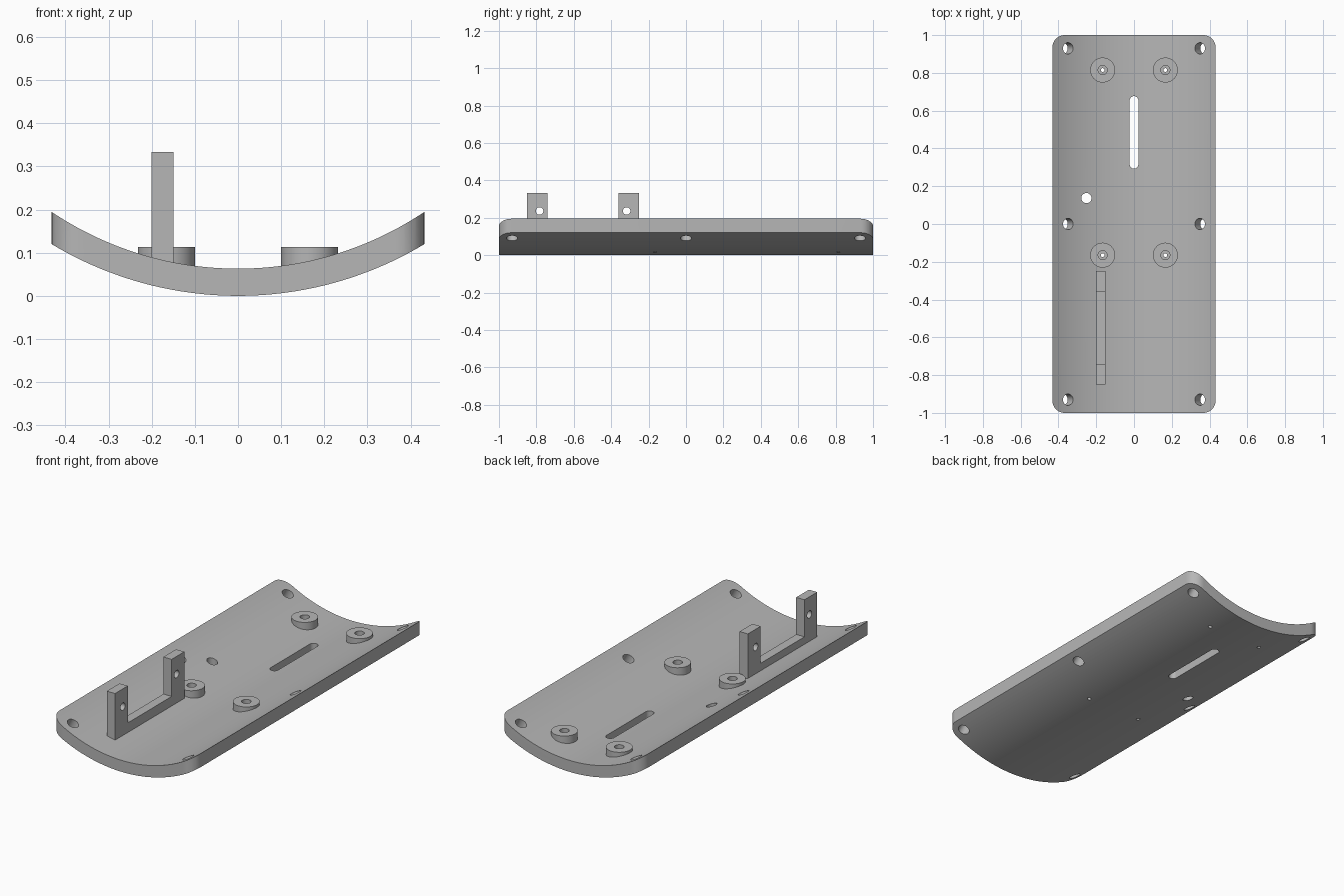
import bpy
import bmesh
from math import sin, cos, asin, pi, radians
from mathutils import Matrix, Vector

cube = bpy.data.objects.get("Cube")
if cube:
    bpy.data.objects.remove(cube, do_unlink=True)

OUTER, INNER = 0.838, 0.775      # concentric radii of the curved plate
HALF_W, HALF_L, CORNER = 0.432, 1.0, 0.065

grey = bpy.data.materials.new("plain grey")
grey.use_nodes = True
grey.diffuse_color = (0.47, 0.47, 0.47, 1)
grey.node_tree.nodes["Principled BSDF"].inputs["Base Color"].default_value = grey.diffuse_color


def prism(name, outline, direction):
    """Closed solid from an outline of points swept along a direction."""
    bm = bmesh.new()
    face = bm.faces.new([bm.verts.new(p) for p in outline])
    moved = bmesh.ops.extrude_face_region(bm, geom=[face])["geom"]
    verts = [g for g in moved if isinstance(g, bmesh.types.BMVert)]
    bmesh.ops.translate(bm, verts=verts, vec=direction)
    bmesh.ops.recalc_face_normals(bm, faces=bm.faces)
    return finish(name, bm)


def rod(name, radius, start, end, sides=32):
    """Cylinder between two points."""
    start, end = Vector(start), Vector(end)
    axis = end - start
    turn = axis.to_track_quat("Z", "Y").to_matrix().to_4x4()
    bm = bmesh.new()
    bmesh.ops.create_cone(bm, cap_ends=True, segments=sides, radius1=radius, radius2=radius,
                          depth=axis.length, matrix=Matrix.Translation((start + end) / 2) @ turn)
    return finish(name, bm)


def finish(name, bm):
    mesh = bpy.data.meshes.new(name)
    bm.to_mesh(mesh)
    bm.free()
    mesh.materials.append(grey)
    obj = bpy.data.objects.new(name, mesh)
    bpy.context.collection.objects.link(obj)
    return obj


def rounded_outline(half_x, half_y, radius, centre_y, z, steps=10):
    """Rectangle with rounded corners, lying flat."""
    points = []
    for quarter, (sx, sy) in enumerate([(1, 1), (-1, 1), (-1, -1), (1, -1)]):
        for i in range(steps + 1):
            a = (quarter + i / steps) * pi / 2
            points.append((sx * (half_x - radius) + radius * cos(a),
                           centre_y + sy * (half_y - radius) + radius * sin(a), z))
    return points


def boolean(target, cutters, operation="DIFFERENCE"):
    for cutter in cutters:
        mod = target.modifiers.new("cut", "BOOLEAN")
        mod.operation, mod.solver, mod.object = operation, "EXACT", cutter
        bpy.context.view_layer.objects.active = target
        bpy.ops.object.modifier_apply(modifier=mod.name)


# Curved plate: arc profile swept lengthwise, trimmed to rounded corners
def arc(radius, steps=64):
    reach = asin((HALF_W + 0.03) / radius)
    angles = [reach * (2 * i / steps - 1) for i in range(steps + 1)]
    return [(radius * sin(a), -1.1, OUTER - radius * cos(a)) for a in angles]


plate = prism("curved_plate", arc(OUTER) + arc(INNER)[::-1], (0, 2.2, 0))
trim = prism("trim", rounded_outline(HALF_W, HALF_L, CORNER, 0, -0.2), (0, 0, 0.8))
boolean(plate, [trim], "INTERSECT")

# Edge screw holes point at the axis of the curve
plate_cutters = []
tilt = radians(26.8)
for side in (-1, 1):
    for y in (-0.93, 0, 0.93):
        ends = [(side * r * sin(tilt), y, OUTER - r * cos(tilt)) for r in (0.9, 0.7)]
        plate_cutters.append(rod("screw_hole", 0.03, *ends))

# Cable slot and round cable hole
slot = prism("slot", rounded_outline(0.023, 0.192, 0.0229, 0.485, -0.1), (0, 0, 0.4))
cable = rod("cable_hole", 0.027, (-0.252, 0.137, -0.1), (-0.252, 0.137, 0.3))
plate_cutters += [slot, cable]

# Standoffs with a wide bore and a fine through hole
standoffs, bores = [], []
for side_name, x in (("right", -0.166), ("left", 0.166)):
    for end_name, y in (("front", -0.165), ("back", 0.815)):
        boss = rod(f"standoff_{end_name}_{side_name}", 0.066, (x, y, 0.05), (x, y, 0.113), 48)
        pair = [rod("bore", 0.024, (x, y, 0.04), (x, y, 0.3)),
                rod("pilot", 0.01, (x, y, -0.1), (x, y, 0.2))]
        boolean(boss, pair)
        standoffs.append(boss)
        bores += pair
boolean(plate, plate_cutters + bores)

# U-shaped bracket with a pin hole through each post
low, bar, top = 0.05, 0.13, 0.333
profile = [(-0.85, low), (-0.25, low), (-0.25, top), (-0.36, top),
           (-0.36, bar), (-0.74, bar), (-0.74, top), (-0.85, top)]
bracket = prism("pin_bracket", [(-0.2, y, z) for y, z in profile], (0.05, 0, 0))
pins = [rod("pin_hole", 0.02, (-0.3, y, 0.236), (0, y, 0.236)) for y in (-0.783, -0.317)]
boolean(bracket, pins)

for helper in [trim] + plate_cutters + bores + pins:
    bpy.data.objects.remove(helper, do_unlink=True)

# Smooth the curves, keep the edges crisp
bpy.ops.object.select_all(action="DESELECT")
for part in [plate, bracket] + standoffs:
    part.select_set(True)
    bpy.context.view_layer.objects.active = part
bpy.ops.object.shade_smooth_by_angle(angle=radians(30))
